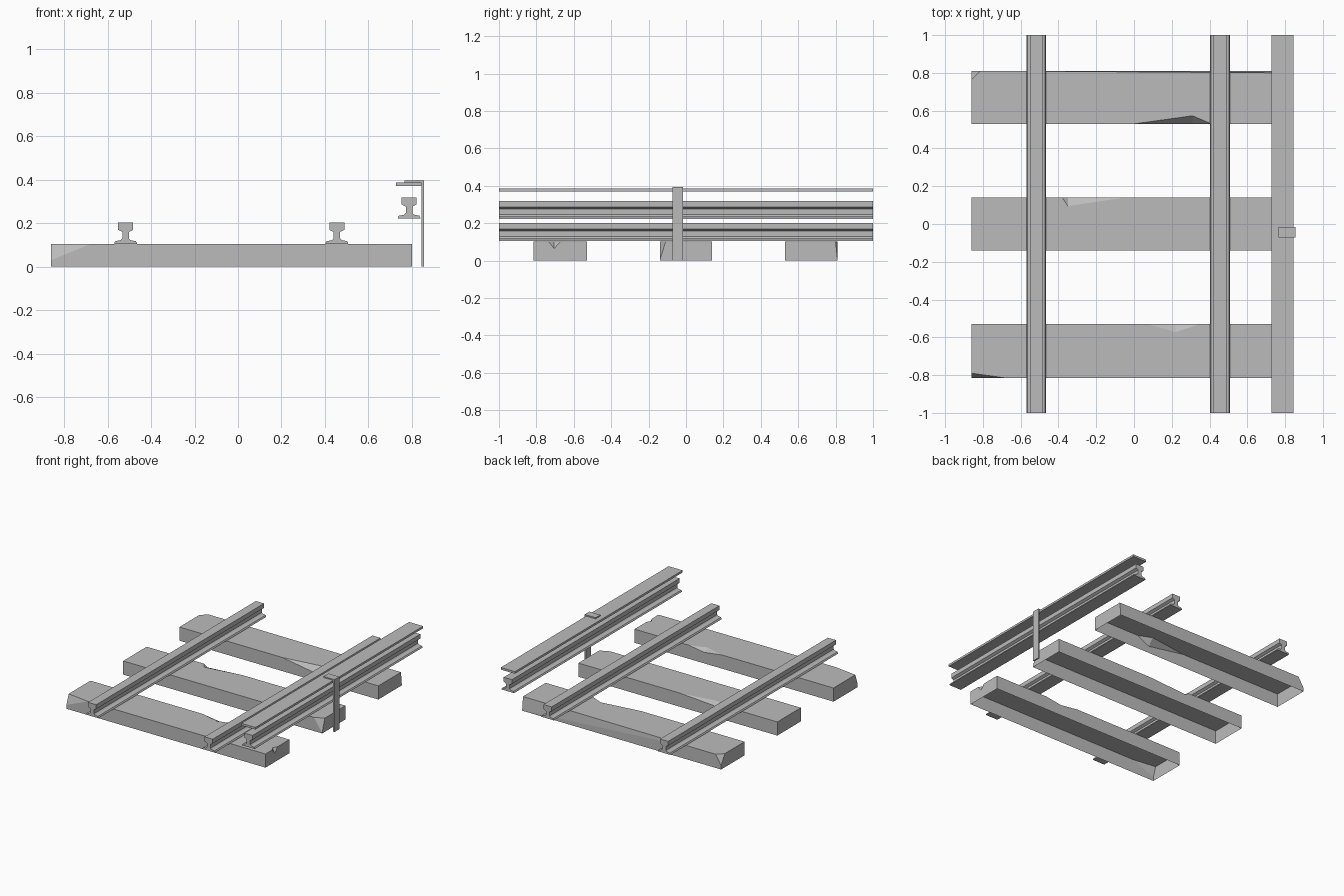
import bpy
import bmesh
from mathutils import Vector

if "Cube" in bpy.data.objects:
    bpy.data.objects.remove(bpy.data.objects["Cube"])

grey = bpy.data.materials.new("plain grey")
grey.use_nodes = True
grey.diffuse_color = (0.5, 0.5, 0.5, 1)
grey.node_tree.nodes["Principled BSDF"].inputs["Base Color"].default_value = (0.5, 0.5, 0.5, 1)


def finish(name, bm):
    bmesh.ops.recalc_face_normals(bm, faces=bm.faces)
    mesh = bpy.data.meshes.new(name)
    bm.to_mesh(mesh)
    bm.free()
    mesh.materials.append(grey)
    obj = bpy.data.objects.new(name, mesh)
    bpy.context.collection.objects.link(obj)
    return obj


def extrude_along_y(name, profile, y0, y1):
    """Prism from an (x, z) outline."""
    bm = bmesh.new()
    face = bm.faces.new([bm.verts.new((x, y0, z)) for x, z in profile])
    new = bmesh.ops.extrude_face_region(bm, geom=[face])["geom"]
    moved = [v for v in new if isinstance(v, bmesh.types.BMVert)]
    bmesh.ops.translate(bm, verts=moved, vec=(0, y1 - y0, 0))
    return finish(name, bm)


def box(name, x0, x1, y0, y1, z0, z1):
    return extrude_along_y(name, [(x0, z0), (x1, z0), (x1, z1), (x0, z1)], y0, y1)


# Sleepers: open underneath, with chipped top edges and cut corners
X0, X1, TOP = -0.86, 0.80, 0.103


def sleeper(name, y0, y1, chips, cuts):
    """chips: side -> (start, deepest, end, inset, depth); cuts: three points each."""
    bm = bmesh.new()
    corners = [Vector(c) for c in ((X0, y0, 0), (X1, y0, 0), (X1, y1, 0), (X0, y1, 0))]
    low = [bm.verts.new(c) for c in corners]
    high = [bm.verts.new(c + Vector((0, 0, TOP))) for c in corners]
    outline = []
    for i, side in enumerate(("front", "right", "back", "left")):
        j = (i + 1) % 4
        outline.append(high[i])
        wall = [low[j], low[i], high[i]]
        if side in chips:
            start, mid, end, inset, depth = chips[side]
            along = (corners[j] - corners[i]).normalized()
            inward = Vector((-along.y, along.x, 0))
            axis = 0 if side in ("front", "back") else 1

            def on_edge(value, z):
                p = corners[i].copy()
                p[axis] = value
                p.z = z
                return p
            a = bm.verts.new(on_edge(start, TOP))
            b = bm.verts.new(on_edge(end, TOP))
            notch = bm.verts.new(on_edge(mid, TOP) + inward * inset)
            foot = bm.verts.new(on_edge(mid, TOP - depth))
            bm.faces.new((a, foot, notch))
            bm.faces.new((foot, b, notch))
            outline += [a, notch, b]
            wall += [a, foot, b]
        bm.faces.new(wall + [high[j]])
    bm.faces.new(outline)
    bmesh.ops.recalc_face_normals(bm, faces=bm.faces)

    middle = Vector((0, (y0 + y1) / 2, 0))
    for p, q, r in cuts:
        p, q, r = Vector(p), Vector(q), Vector(r)
        normal = (q - p).cross(r - p).normalized()
        if normal.dot(middle - p) > 0:
            normal.negate()
        result = bmesh.ops.bisect_plane(bm, geom=bm.verts[:] + bm.edges[:] + bm.faces[:],
                                        plane_co=p, plane_no=normal, clear_outer=True)
        rim = [e for e in result["geom_cut"] if isinstance(e, bmesh.types.BMEdge)]
        bmesh.ops.edgeloop_fill(bm, edges=rim)
    return finish(name, bm)


sleeper("front_sleeper", -0.815, -0.53,
        {"back": (0.35, 0.22, 0.07, 0.042, 0.02), "right": (-0.735, -0.705, -0.67, 0.02, 0.038)},
        [((X0, -0.79, TOP), (-0.68, -0.815, TOP), (X0, -0.815, 0.03))])
sleeper("middle_sleeper", -0.14, 0.14,
        {"back": (-0.05, -0.35, -0.38, 0.045, 0.02)},
        [((X1, -0.108, TOP), (0.73, -0.14, TOP), (X1, -0.14, 0.004))])
sleeper("back_sleeper", 0.53, 0.81,
        {"front": (0.0, 0.31, 0.41, 0.043, 0.05)},
        [((X0, 0.765, TOP), (-0.815, 0.81, TOP), (X0, 0.81, 0.03)),
         ((X1, 0.80, TOP), (-0.68, 0.81, TOP), (X1, 0.81, 0.004))])

# Rails: flat foot, narrow web, square head
half = [(0.052, 0), (0.052, 0.004), (0.047, 0.012), (0.022, 0.017), (0.015, 0.024),
        (0.015, 0.054), (0.034, 0.064), (0.034, 0.097)]
section = half + [(-x, z) for x, z in reversed(half)]
for name, cx, base in (("left_running_rail", 0.455, 0.105),
                       ("right_running_rail", -0.517, 0.105),
                       ("power_rail", 0.787, 0.222)):
    extrude_along_y(name, [(cx + x, base + z) for x, z in section], -1, 1)

# Cover board over the power rail and the bent strap holding it
box("cover_board", 0.728, 0.845, -1, 1, 0.37, 0.386)
strap = [(0.845, 0), (0.856, 0), (0.856, 0.395), (0.765, 0.395), (0.765, 0.386), (0.845, 0.386)]
extrude_along_y("cover_strap", strap, -0.072, -0.015)
